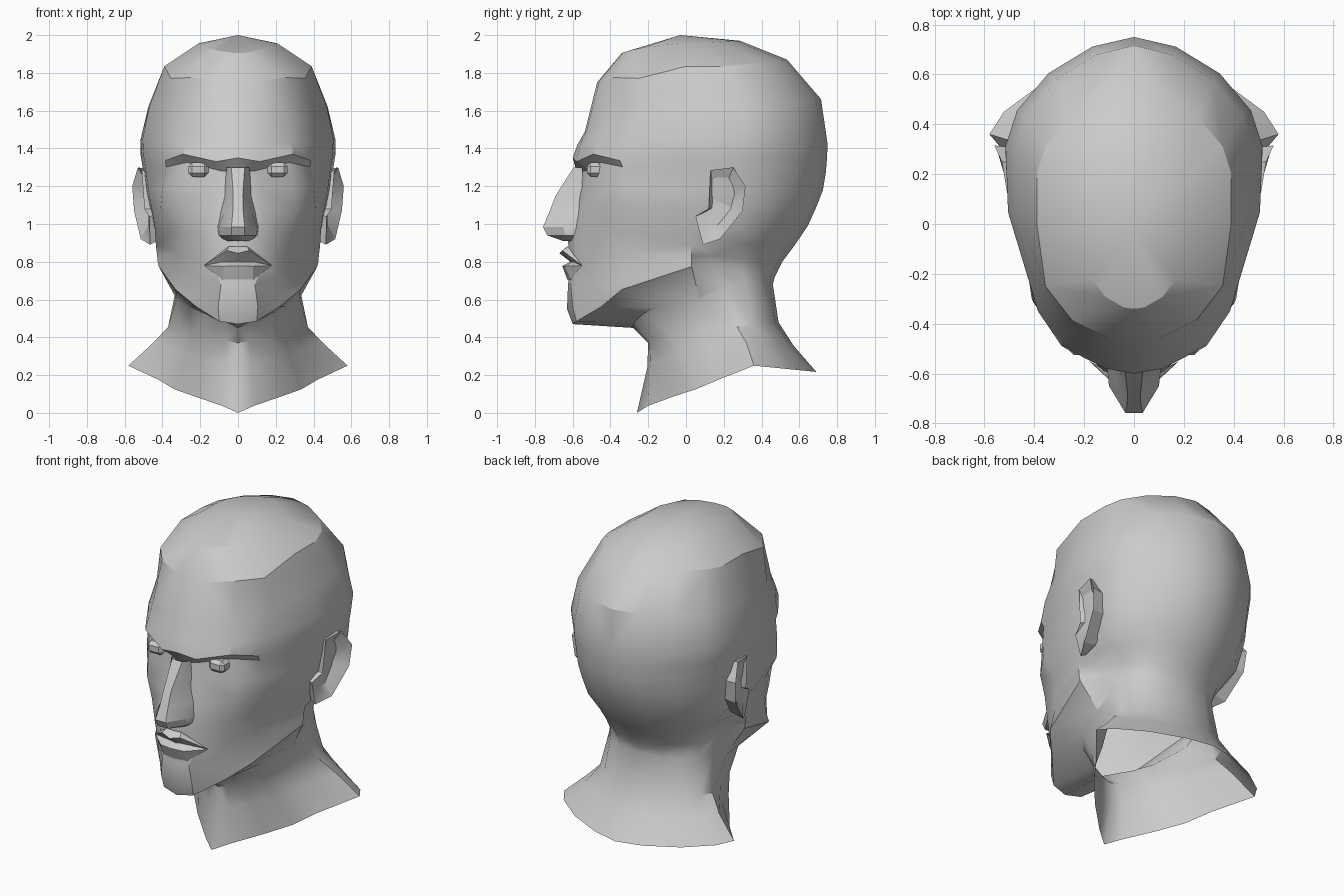
import bpy, bmesh, math
from mathutils import Vector

if "Cube" in bpy.data.objects:
    bpy.data.objects.remove(bpy.data.objects["Cube"])

grey = bpy.data.materials.new("plaster_grey")
grey.diffuse_color = (0.6, 0.6, 0.6, 1)
grey.use_nodes = True
grey.node_tree.nodes["Principled BSDF"].inputs["Base Color"].default_value = grey.diffuse_color


def finish(name, bm, outward, angle=25):
    """Turn a half mesh into a mirrored object whose faces point outward."""
    bmesh.ops.remove_doubles(bm, verts=bm.verts, dist=0.0005)
    bmesh.ops.recalc_face_normals(bm, faces=bm.faces)
    total = sum((f.normal * f.calc_area() for f in bm.faces), Vector())
    if total.dot(Vector(outward)) < 0:
        bmesh.ops.reverse_faces(bm, faces=bm.faces)
    mesh = bpy.data.meshes.new(name)
    bm.to_mesh(mesh)
    bm.free()
    mesh.materials.append(grey)
    ob = bpy.data.objects.new(name, mesh)
    bpy.context.collection.objects.link(ob)
    bpy.ops.object.select_all(action='DESELECT')
    ob.select_set(True)
    bpy.context.view_layer.objects.active = ob
    bpy.ops.object.shade_smooth_by_angle(angle=math.radians(angle))
    mod = ob.modifiers.new("mirror", 'MIRROR')
    mod.use_axis[0] = True
    mod.merge_threshold = 0.001
    return ob


def grid(rows, closed=False):
    """Skin a list of equally long point rows with quads."""
    bm = bmesh.new()
    vs = [[bm.verts.new(p) for p in row] for row in rows]
    n = len(rows[0])
    for a, b in zip(vs, vs[1:]):
        for i in range(n if closed else n - 1):
            j = (i + 1) % n
            bm.faces.new((a[i], a[j], b[j], b[i]))
    return bm, vs


def lerp(a, b, t):
    return a + (b - a) * t


def ring(zf, zs, zb, yf, x4, w, yb, front=None, p=2.0, e=1.0,
         weights=(0, .05, .3, .6, 1, 1), y4=None, y5=None):
    """Half a tilted ring: front centre, front points, side, back arc."""
    y4 = lerp(yf, yb, .47) if y4 is None else y4
    y5 = lerp(yf, yb, .67) if y5 is None else y5
    if front is None:
        front = [(f * x4, y4 - (y4 - yf) * (1 - f ** p) ** (1 / p))
                 for f in (.2, .55, .8)]
    flat = [(0, yf), *front, (x4, y4), (w, y5)]
    pts = [(q[0], q[1], lerp(zf, zs, k) + (q[2] if len(q) > 2 else 0))
           for q, k in zip(flat, weights)]
    for i in range(1, 5):
        t = math.radians(22.5 * i)
        c, s = (math.cos(t) ** e, math.sin(t) ** e) if i < 4 else (0, 1)
        pts.append((w * c, lerp(y5, yb, s), lerp(zs, zb, s)))
    return pts


# Rings hold: front z, side z, back z, front y, side x, widest x, back y,
# then (where the front is not a plain arc) three front points (x, y, rise)
cranium = [
    (1.905, 1.955, 1.97, -.34, .21, .21, .285),
    (1.75, 1.835, 1.87, -.47, .39, .39, .535, (.10, -.46), (.25, -.385), (.355, -.25, -.03)),
    (1.49, 1.62, 1.66, -.535, .47, .475, .715, (.11, -.525), (.285, -.42), (.39, -.235)),
    (1.42, 1.45, 1.42, -.575, .505, .515, .75, (.11, -.56), (.285, -.47), (.40, -.30)),
]
face = [
    # brow edge, eye socket, lower lid
    (1.35, 1.36, 1.33, -.60, .50, .515, .745, (.115, -.58, -.02), (.29, -.49, .017), (.385, -.35, -.02)),
    (1.28, 1.30, 1.27, -.58, .49, .505, .74, (.09, -.52), (.27, -.45, .04), (.38, -.335, .01)),
    (1.20, 1.18, 1.18, -.58, .475, .495, .725, (.11, -.53), (.29, -.46), (.40, -.32)),
    # cheekbone, nose base, mouth
    (1.06, 1.10, 1.09, -.60, .46, .48, .69, (.13, -.555), (.30, -.46), (.41, -.30)),
    (.92, .98, .99, -.625, .44, .45, .645, (.12, -.59), (.27, -.455), (.35, -.275)),
    (.78, .89, .88, -.615, .435, .38, .57, (.13, -.575), (.24, -.47), (.328, -.295)),
]
jaw = [
    # under lip, chin, jaw line
    (.67, .83, .80, -.625, .428, .345, .51, (.09, -.61), (.21, -.485), (.327, -.30)),
    (.55, .80, .76, -.63, .425, .335, .49, (.105, -.60), (.21, -.47), (.33, -.32)),
    (.47, .775, .72, -.60, .42, .33, .47, (.10, -.58), (.22, -.45), (.33, -.34)),
]
# Neck: front roundness, back squareness and the two side depths
neck = [
    (.45, .67, .68, -.28, .325, .325, .46, 2.0, .85, .07, .20),
    (.37, .455, .48, -.20, .30, .37, .49, 2.0, 1.0, .09, .27),
    (.24, .37, .355, -.205, .34, .45, .57, 1.6, 1.15, .13, .32),
    (0, .25, .217, -.26, .42, .58, .69, 1.15, 1.35, .17, .36),
]
rows = [[(0, -.03, 2.0)] * 10]
rows += [ring(*r[:7], front=r[7:] or None, e=1.17) for r in cranium]
rows += [ring(*r[:7], front=r[7:], y4=.03, y5=.28, e=1.15) for r in face]
rows += [ring(*r[:7], front=r[7:], y4=.03, y5=.15, e=.85) for r in jaw]
rows += [ring(*r[:7], p=r[7], e=r[8], y4=r[9], y5=r[10],
              weights=(0, .15, .35, .5, .7, 1)) for r in neck]
bm, _ = grid(rows)
finish("head_and_neck", bm, (1, 0, 0), 30)

# Nose: z, ridge x, ridge y, flank x, flank y, base x, base y
nose = [
    (1.30, .035, -.595, .05, -.58, .06, -.55),
    (1.15, .025, -.69, .055, -.61, .075, -.54),
    (1.06, .028, -.725, .075, -.63, .10, -.54),
    (.985, .035, -.757, .10, -.65, .11, -.56),
    (.94, .035, -.735, .095, -.64, .105, -.57),
    (.91, .02, -.65, .05, -.62, .07, -.58),
]
bm, _ = grid([[(0, ry, z), (rx, ry, z), (sx, sy, z), (bx, by, z)]
              for z, rx, ry, sx, sy, bx, by in nose])
finish("nose", bm, (0, -1, 0))

# Lips: centre y and z, then x, y, z beside it; all rows meet at the corner
lips = [
    (-.63, .88, .05, -.625, .88),
    (-.67, .845, .06, -.655, .86),
    (-.612, .80, .08, -.60, .80),
    (-.655, .778, .08, -.643, .776),
    (-.628, .705, .08, -.612, .705),
]
bm, _ = grid([[(0, y, z), (x, y2, z2), (.18, -.55, .78)]
              for y, z, x, y2, z2 in lips])
finish("lips", bm, (0, -1, 0))

# Eyes: chamfered blocks set under the brow
bm = bmesh.new()
bmesh.ops.create_cube(bm, size=1)
for v in bm.verts:
    v.co = Vector((.21, -.475, 1.287)) + v.co * Vector((.105, .10, .075))
bmesh.ops.bevel(bm, geom=bm.edges[:], offset=.02, segments=1, affect='EDGES')
finish("eyes", bm, (0, 0, 0))

# Ears: a rim outline, a skirt back to the head and a shallow bowl
rim = [Vector(p) for p in (
    (.51, .13, 1.285), (.53, .25, 1.30), (.56, .315, 1.20), (.55, .30, 1.07),
    (.515, .18, .92), (.465, .09, .89), (.47, .05, 1.04), (.495, .12, 1.08))]
middle = Vector((.50, .16, 1.09))


def scaled(k, x):
    return [Vector((x, lerp(middle.y, p.y, k), lerp(middle.z, p.z, k)))
            for p in rim]


bm, vs = grid([scaled(.9, .43), rim, scaled(.55, .475)], closed=True)
bm.faces.new(vs[-1])
finish("ears", bm, (1, 0, 0))
